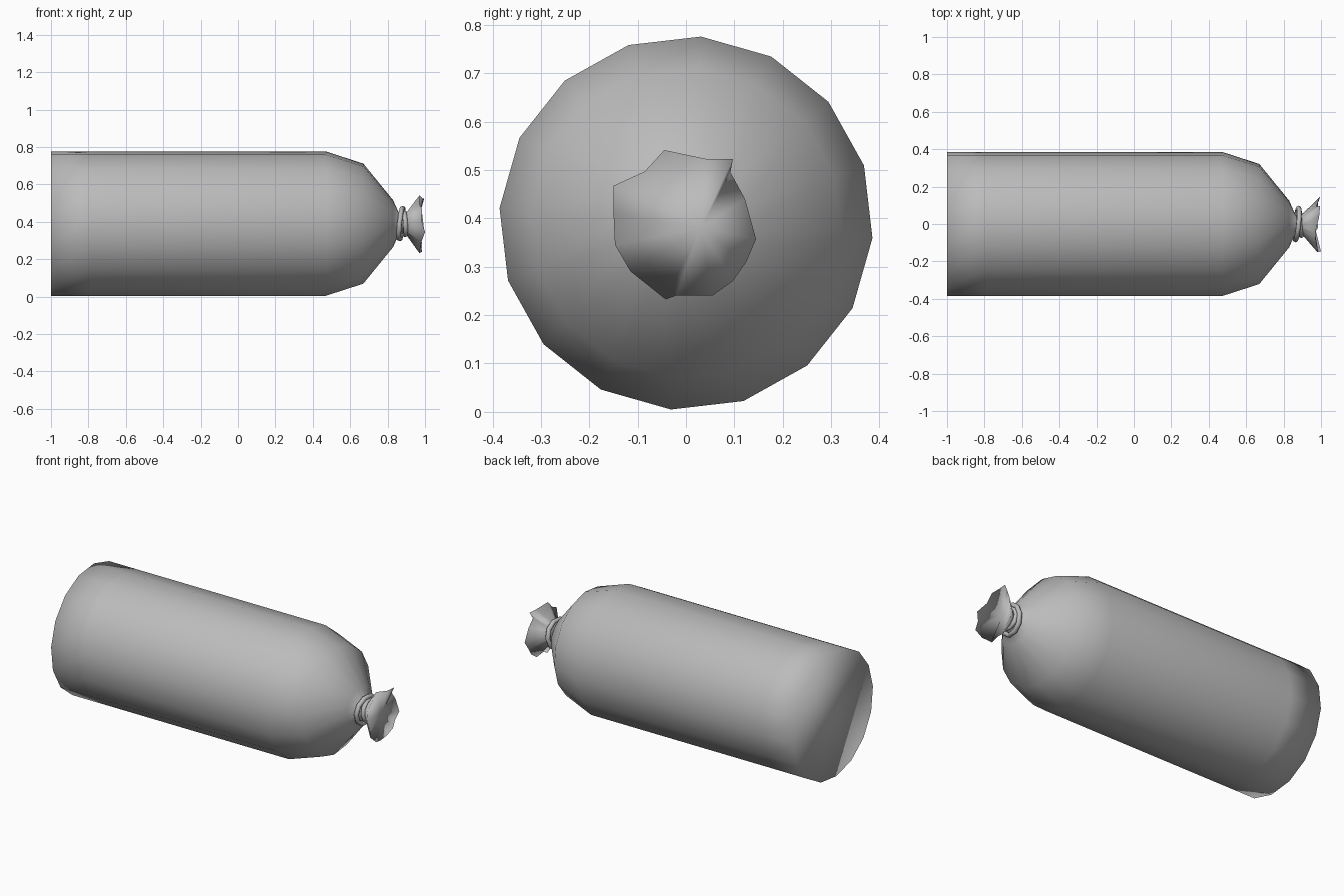
import bpy, bmesh
from math import sin, cos, pi, radians
from mathutils import Matrix, Vector

if "Cube" in bpy.data.objects:
    bpy.data.objects.remove(bpy.data.objects["Cube"])

CENTRE_Z = 0.39
SIDES = 16

grey = bpy.data.materials.new("plain_grey")
grey.use_nodes = True
grey.diffuse_color = (0.5, 0.5, 0.5, 1)
grey.node_tree.nodes["Principled BSDF"].inputs["Base Color"].default_value = (0.5, 0.5, 0.5, 1)


def finish(name, bm):
    bmesh.ops.recalc_face_normals(bm, faces=bm.faces)
    for f in bm.faces:
        f.smooth = True
    mesh = bpy.data.meshes.new(name)
    bm.to_mesh(mesh)
    bm.free()
    mesh.materials.append(grey)
    obj = bpy.data.objects.new(name, mesh)
    bpy.context.collection.objects.link(obj)
    return obj


def bridge(bm, a, b):
    for i in range(len(a)):
        j = (i + 1) % len(a)
        bm.faces.new((a[i], a[j], b[j], b[i]))


def circle(bm, x, r, n=SIDES, start=radians(85.4)):
    return [bm.verts.new((x, r * cos(start - 2 * pi * i / n),
                          CENTRE_Z + r * sin(start - 2 * pi * i / n))) for i in range(n)]


# Sausage body with a flat cut end and a rounded, gathered end
bm = bmesh.new()
profile = [(-1, .387), (-.79, .387), (.47, .387), (.67, .322), (.83, .125), (.865, .045), (.9, .04)]
rings = [circle(bm, x, r) for x, r in profile]
for a, b in zip(rings, rings[1:]):
    bridge(bm, a, b)
bm.faces.new(rings[0])
finish("body", bm)

# Flared, crumpled casing end: rim points as (x, y, z)
rim_points = [(.97, -.045, .541), (.99, .04, .523), (.995, .097, .523), (.975, .092, .495),
              (.985, .122, .44), (.995, .145, .357), (.98, .125, .31), (.985, .097, .27),
              (.975, .055, .24), (.985, -.02, .24), (.97, -.042, .232), (.98, -.115, .29),
              (1, -.147, .345), (.98, -.15, .41), (.985, -.15, .467), (.97, -.085, .497)]
bm = bmesh.new()
neck = circle(bm, .885, .04, start=radians(105))
rim = [bm.verts.new(p) for p in rim_points]
bridge(bm, neck, rim)
hollow = bm.verts.new((.955, .03, .38))
for i in range(SIDES):
    bm.faces.new((rim[i], rim[(i + 1) % SIDES], hollow))
finish("flared_end", bm)


# Twine loops wound round the neck
def twine_loop(name, x, major, minor, normal, segs=10, tube=6):
    bm = bmesh.new()
    turn = Vector((1, 0, 0)).rotation_difference(Vector(normal)).to_matrix().to_4x4()
    place = Matrix.Translation((x, 0, CENTRE_Z)) @ turn
    loops = []
    for i in range(segs):
        a = 2 * pi * i / segs
        loop = []
        for k in range(tube):
            t = 2 * pi * k / tube
            r = major + minor * cos(t)
            loop.append(bm.verts.new(place @ Vector((minor * sin(t), r * cos(a), r * sin(a)))))
        loops.append(loop)
    for i in range(segs):
        bridge(bm, loops[i], loops[(i + 1) % segs])
    finish(name, bm)


twine_loop("twine_loop_large", .872, .085, .014, (1, -.1, -.1))
twine_loop("twine_loop_small", .89, .062, .014, (1, .08, .06))
